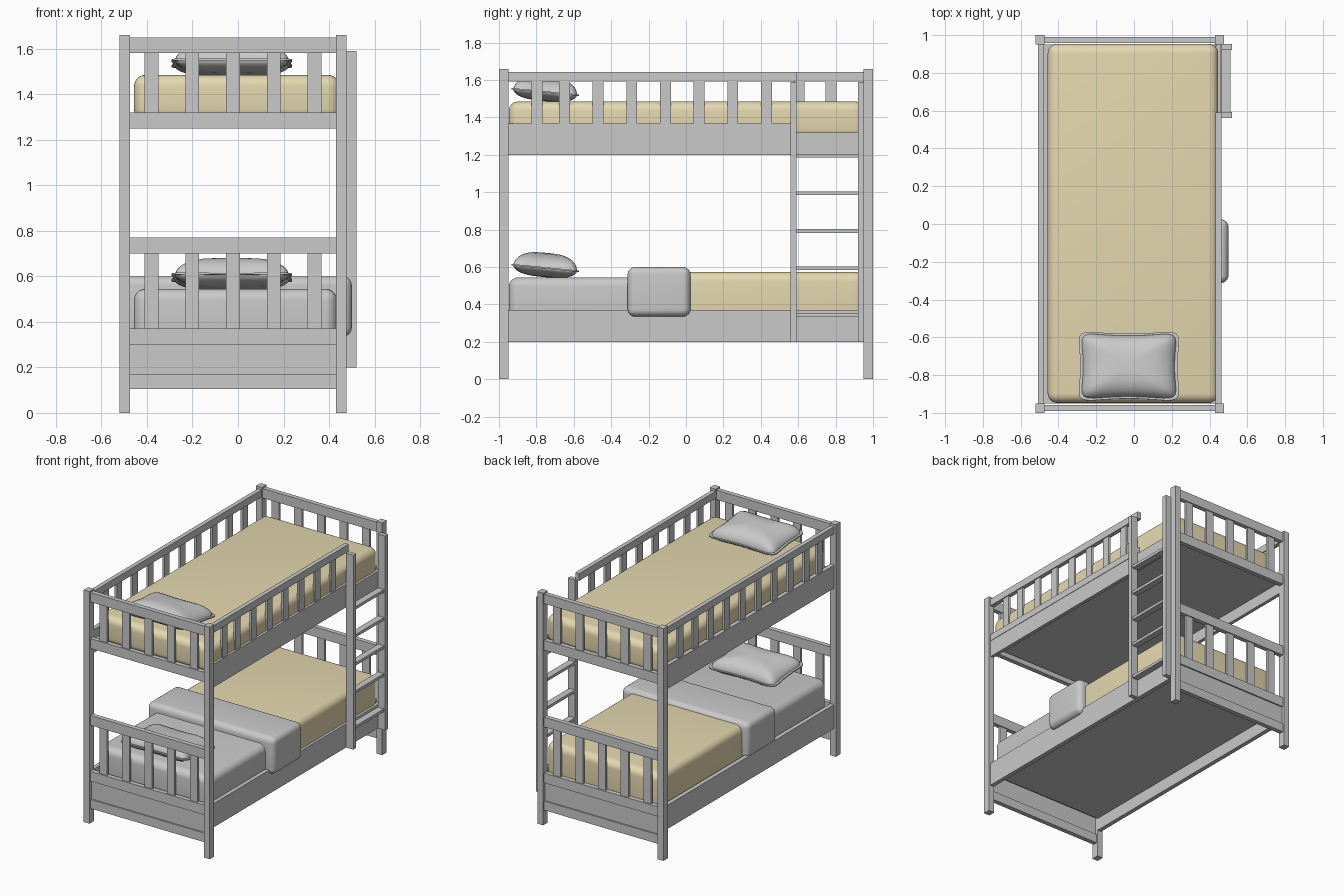
import bpy, bmesh, math
from mathutils import Matrix

if "Cube" in bpy.data.objects:
    bpy.data.objects.remove(bpy.data.objects["Cube"])


def material(name, rgb):
    m = bpy.data.materials.new(name)
    m.diffuse_color = (*rgb, 1)
    m.use_nodes = True
    m.node_tree.nodes["Principled BSDF"].inputs["Base Color"].default_value = m.diffuse_color
    return m


GREY = material("soft_grey", (0.588, 0.588, 0.588))
TAN = material("warm_tan", (0.78, 0.69, 0.43))


def finish(name, bm, mat):
    bmesh.ops.recalc_face_normals(bm, faces=bm.faces)
    me = bpy.data.meshes.new(name)
    bm.to_mesh(me)
    bm.free()
    me.materials.append(mat)
    ob = bpy.data.objects.new(name, me)
    bpy.context.collection.objects.link(ob)
    return ob


def smooth(ob, angle):
    bpy.ops.object.select_all(action='DESELECT')
    ob.select_set(True)
    bpy.context.view_layer.objects.active = ob
    bpy.ops.object.shade_smooth_by_angle(angle=math.radians(angle))


def box(name, x, y, z, mat=GREY, round_edge=0):
    """Box from (min, max) pairs, optionally with soft rounded edges."""
    bm = bmesh.new()
    bmesh.ops.create_cube(bm, size=1)
    for v in bm.verts:
        v.co = [a + (b - a) * (c + 0.5) for (a, b), c in zip((x, y, z), v.co)]
    ob = finish(name, bm, mat)
    if round_edge:
        smooth(ob, 100)
        bev = ob.modifiers.new("soft_edges", 'BEVEL')
        bev.width = round_edge
        bev.segments = 6
        bev.limit_method = 'NONE'
    return ob


def around(c, w):
    return (c - w / 2, c + w / 2)


X_IN = (-0.475, 0.43)       # space between the posts
Y_IN = (-0.949, 0.949)
LEFT, RIGHT = (-0.508, -0.477), (0.432, 0.463)

# Corner posts
for x in ((-0.521, -0.475), (0.43, 0.476)):
    for y in ((-1, -0.949), (0.949, 1)):
        box("corner_post", x, y, (0, 1.66))

# Head and foot ends
for s in (-1, 1):
    def depth(a, b):
        return tuple(sorted((s * a, s * b)))
    rail_y, slat_y = depth(0.957, 0.99), depth(0.965, 0.982)
    for z in ((1.582, 1.65), (1.25, 1.32), (0.70, 0.77), (0.30, 0.37), (0.105, 0.17)):
        box("end_rail", X_IN, rail_y, z)
    box("end_panel", X_IN, depth(0.966, 0.98), (0.17, 0.30))
    for i in range(5):
        x = around(-0.38 + 0.179 * i, 0.06)
        box("upper_end_slat", x, slat_y, (1.32, 1.582))
        box("lower_end_slat", x, slat_y, (0.37, 0.70))

# Side boards and guard rails (the right guard stops at the ladder)
slat_ys = [-0.797] + [-0.65 + 0.18 * i for i in range(7)] + [0.605, 0.775]
for side, end, count in ((LEFT, 0.949, 10), (RIGHT, 0.59, 8)):
    box("lower_side_board", side, Y_IN, (0.20, 0.37))
    box("upper_side_board", (side[0] + 0.003, side[1] - 0.003), Y_IN, (1.20, 1.32))
    box("guard_bottom_rail", side, (-0.949, end), (1.32, 1.368))
    box("guard_top_rail", side, (-0.949, end), (1.592, 1.643))
    for y in slat_ys[:count]:
        box("guard_slat", (side[0] + 0.007, side[1] - 0.007), around(y, 0.058),
            (1.368, 1.592))

# Ladder
for y in ((0.56, 0.592), (0.92, 0.952)):
    box("ladder_stile", (0.464, 0.52), y, (0.20, 1.59))
for z in (0.342, 0.594, 0.793, 0.995, 1.195):
    box("ladder_rung", (0.464, 0.511), (0.592, 0.92), around(z, 0.02))

# Bed bases
for z in (0.29, 1.28):
    box("bed_base", (-0.477, 0.432), Y_IN, (z, z + 0.02))

# Mattresses and bedding
box("upper_mattress", (-0.457, 0.446), (-0.947, 0.953), (1.285, 1.485), TAN, 0.05)
box("lower_mattress", (-0.457, 0.435), (-0.947, 0.94), (0.295, 0.545), GREY, 0.05)
box("blanket", (-0.46, 0.445), (-0.20, 0.953), (0.296, 0.574), TAN, 0.05)
box("blanket_fold", (-0.506, 0.50), (-0.312, 0.024), (0.335, 0.60), GREY, 0.04)


# Pillows: rings of a pinched outline, with a thin piped seam
def pillow(name, z):
    a, b, n, seg = 0.28, 0.196, 7, 72
    rs = [0.15, 0.35, 0.52, 0.66, 0.77, 0.84, 0.89, 0.92, 0.935]

    def dome(r, h):
        return 0.004 + h * (1 - (r / 0.938) ** 3.2) ** 0.6
    rings = [(r, dome(r, 0.077)) for r in rs]
    rings += [(0.94, 0.004), (1, 0.004), (1, -0.004), (0.94, -0.004)]
    rings += [(r, -dome(r, 0.045)) for r in reversed(rs)]
    bm = bmesh.new()
    loops = []
    for r, h in rings:
        loop = []
        for i in range(seg):
            t = 2 * math.pi * i / seg
            c, s = math.cos(t), math.sin(t)
            k = (abs(c) ** n + abs(s) ** n) ** (-1 / n)
            u, v = c * k, s * k
            loop.append(bm.verts.new((a * r * u * (1 - 0.08 * (1 - v * v)),
                                      b * r * v * (1 - 0.12 * (1 - u * u)), h)))
        loops.append(loop)
    for p, q in zip(loops, loops[1:]):
        for i in range(seg):
            j = (i + 1) % seg
            bm.faces.new((p[i], p[j], q[j], q[i]))
    bm.faces.new(loops[0])
    bm.faces.new(loops[-1])
    bm.transform(Matrix.Translation((-0.027, -0.753, z))
                 @ Matrix.Rotation(math.radians(-5.5), 4, 'X'))
    smooth(finish(name, bm, GREY), 50)


pillow("lower_pillow", 0.595)
pillow("upper_pillow", 1.536)
